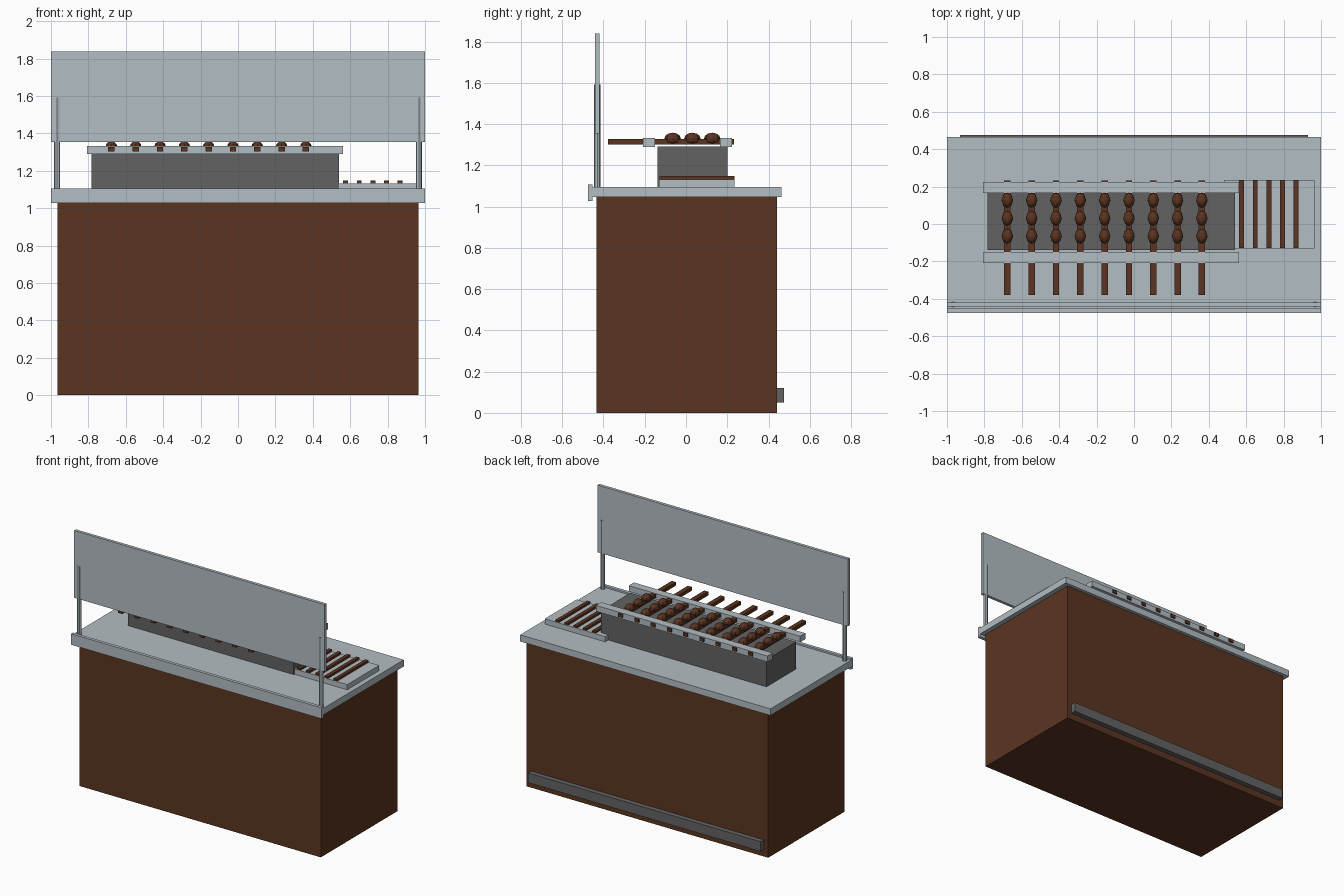
import bpy
from mathutils import Matrix

if "Cube" in bpy.data.objects:
    bpy.data.objects.remove(bpy.data.objects["Cube"], do_unlink=True)


def material(name, rgb):
    m = bpy.data.materials.new(name)
    m.use_nodes = True
    m.diffuse_color = (*rgb, 1)
    m.node_tree.nodes["Principled BSDF"].inputs["Base Color"].default_value = (*rgb, 1)
    return m


BROWN = material("dark_brown", (0.105, 0.035, 0.015))
STEEL = material("pale_steel", (0.45, 0.51, 0.54))
GREY = material("charcoal_grey", (0.123, 0.123, 0.127))


def finish(name, mat):
    ob = bpy.context.object
    ob.name = name
    ob.data.materials.append(mat)
    return ob


def box(name, mat, x, y, z):
    """Box spanning the given (low, high) ranges."""
    spans = (x, y, z)
    bpy.ops.mesh.primitive_cube_add(size=1, location=[(a + b) / 2 for a, b in spans])
    ob = finish(name, mat)
    ob.data.transform(Matrix.Diagonal([b - a for a, b in spans] + [1]))
    return ob


# Counter
box("counter_body", BROWN, (-0.965, 0.965), (-0.433, 0.44), (0, 1.046))
box("countertop", STEEL, (-1, 1), (-0.453, 0.464), (1.046, 1.094))
box("front_lip", STEEL, (-1, 1), (-0.476, -0.453), (1.027, 1.106))
box("foot_rail", GREY, (-0.93, 0.93), (0.44, 0.476), (0.05, 0.12))

# Front screen on two posts
box("screen_panel", STEEL, (-1, 1), (-0.441, -0.419), (1.353, 1.838))
for side, x in (("right", -0.967), ("left", 0.967)):
    bpy.ops.mesh.primitive_cylinder_add(vertices=8, radius=0.016, depth=0.5,
                                        location=(x, -0.43, 1.342))
    finish(side + "_post", STEEL)

# Grill and its skewer rails
box("grill_box", GREY, (-0.783, 0.541), (-0.138, 0.2), (1.094, 1.29))
for name, y in (("front_rail", (-0.209, -0.15)), ("back_rail", (0.165, 0.224))):
    box(name, STEEL, (-0.807, 0.562), y, (1.289, 1.332))

# Loaded skewers
for i in range(9):
    x = -0.677 + 0.13 * i
    box(f"skewer_{i + 1}", BROWN, (x - 0.017, x + 0.017), (-0.379, 0.233), (1.302, 1.327))
    for j in range(3):
        bpy.ops.mesh.primitive_uv_sphere_add(segments=8, ring_count=6, radius=1,
                                             location=(x, -0.065 + 0.096 * j, 1.329))
        meat = finish(f"meat_{i + 1}_{j + 1}", BROWN)
        meat.data.transform(Matrix.Diagonal((0.031, 0.04, 0.029, 1)))

# Side tray with spare skewers
box("side_tray", STEEL, (0.482, 0.964), (-0.13, 0.235), (1.094, 1.132))
for i in range(5):
    x = 0.575 + 0.073 * i
    box(f"spare_skewer_{i + 1}", BROWN, (x - 0.013, x + 0.013), (-0.129, 0.234), (1.13, 1.147))
